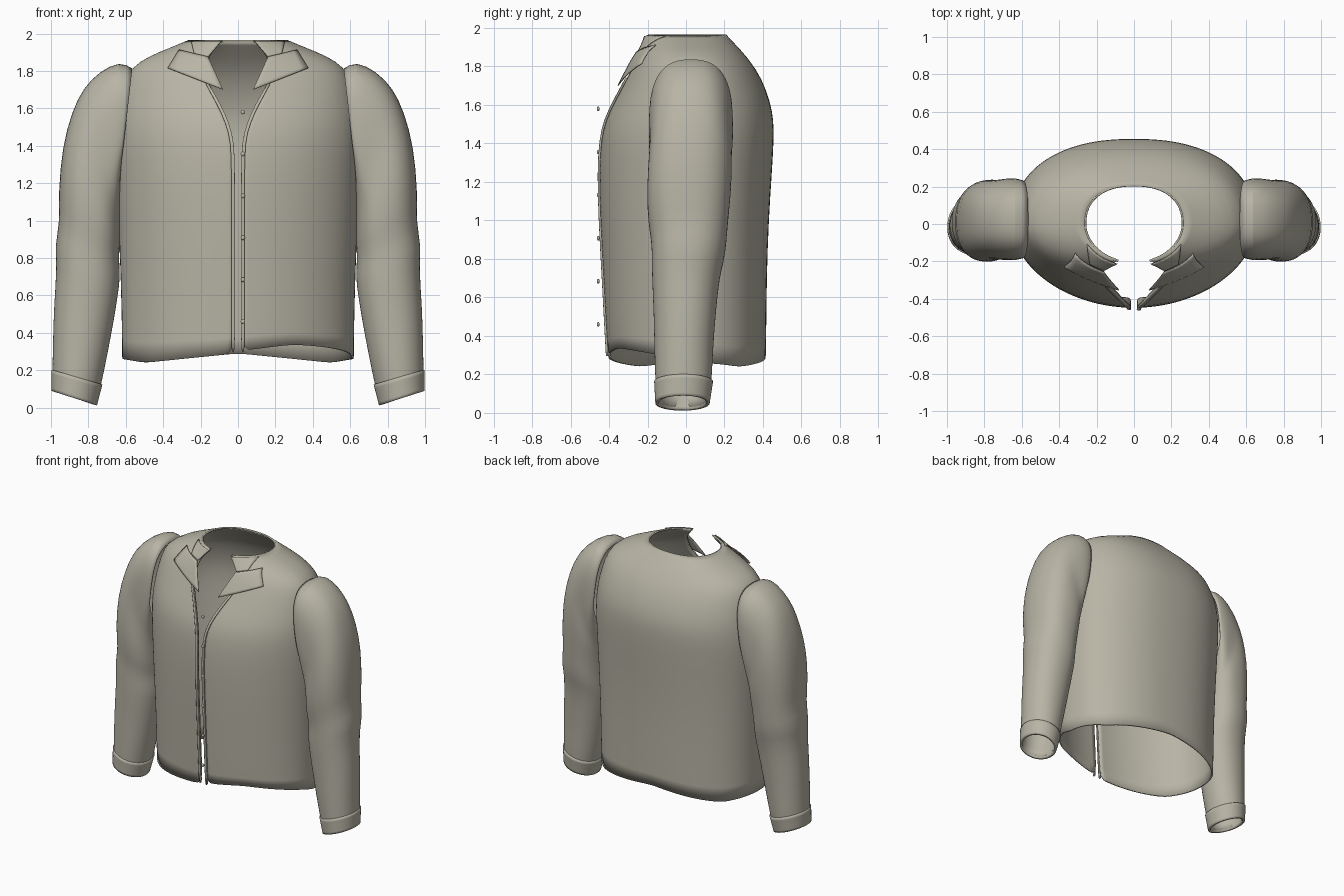
import bpy, bmesh, math
from mathutils import Vector

if "Cube" in bpy.data.objects:
    bpy.data.objects.remove(bpy.data.objects["Cube"])

cloth = bpy.data.materials.new("stone_cloth")
cloth.use_nodes = True
cloth.diffuse_color = (0.48, 0.46, 0.38, 1)
cloth.node_tree.nodes["Principled BSDF"].inputs["Base Color"].default_value = (0.48, 0.46, 0.38, 1)


def loft(name, rows, closed, thick, offset=-1.0, mirror=False, subdiv=1):
    """Skin rows of points into a smooth cloth sheet with thickness."""
    bm = bmesh.new()
    grid = [[bm.verts.new(p) for p in row] for row in rows]
    count = len(rows[0])
    for low, high in zip(grid, grid[1:]):
        for i in range(count if closed else count - 1):
            j = (i + 1) % count
            bm.faces.new((low[i], low[j], high[j], high[i]))
    mesh = bpy.data.meshes.new(name)
    bm.to_mesh(mesh)
    bm.free()
    mesh.materials.append(cloth)
    obj = bpy.data.objects.new(name, mesh)
    bpy.context.collection.objects.link(obj)
    if mirror:
        obj.modifiers.new("mirror", "MIRROR").merge_threshold = 0.0001
    if subdiv:
        obj.modifiers.new("smooth", "SUBSURF").levels = subdiv
    solid = obj.modifiers.new("thickness", "SOLIDIFY")
    solid.thickness = thick
    solid.offset = offset
    bpy.ops.object.select_all(action="DESELECT")
    bpy.context.view_layer.objects.active = obj
    obj.select_set(True)
    bpy.ops.object.shade_smooth_by_angle(angle=math.radians(40))
    return obj


# Torso profile: height, half width, front depth, back depth, half opening
TORSO = [
    (0.27, 0.620, 0.405, 0.415, 0.020), (0.45, 0.622, 0.415, 0.418, 0.020),
    (0.70, 0.628, 0.428, 0.420, 0.020), (1.00, 0.640, 0.445, 0.430, 0.020),
    (1.25, 0.650, 0.452, 0.447, 0.020), (1.42, 0.655, 0.442, 0.457, 0.022),
    (1.52, 0.648, 0.420, 0.456, 0.050), (1.62, 0.635, 0.375, 0.438, 0.095),
    (1.74, 0.605, 0.318, 0.392, 0.165), (1.82, 0.570, 0.280, 0.340, 0.165),
    (1.88, 0.475, 0.250, 0.290, 0.160), (1.925, 0.36, 0.228, 0.247, 0.125),
    (1.965, 0.265, 0.212, 0.210, 0.085)]
FRONT, BACK = 1.95, 2.3


def torso_at(z):
    for a, b in zip(TORSO, TORSO[1:]):
        if z <= b[0]:
            t = (z - a[0]) / (b[0] - a[0])
            return [u + (v - u) * t for u, v in zip(a, b)]
    return TORSO[-1]


def front_y(x, z):
    _, w, f, _, _ = torso_at(z)
    return -f * max(0, 1 - (abs(x) / w) ** FRONT) ** (1 / FRONT)


def hem(x, y):
    dip = 0.29 - 0.05 * min(abs(x) / 0.5, 1)
    side = max(0, (abs(x) - 0.5) / 0.12) * 0.02
    if x > 0 and y < 0:
        return 0.26 + 0.085 * (-y / 0.405) ** 0.7 - 0.045 * max(0, 1 - x / 0.3)
    return dip + side


# Torso shell, open down the front
SEGMENTS = 56
rows = []
for k, (z, w, f, b, gap) in enumerate(TORSO):
    start = math.asin((gap / w) ** (FRONT / 2))
    row = []
    for i in range(SEGMENTS + 1):
        a = start + (2 * math.pi - 2 * start) * i / SEGMENTS
        s, c = math.sin(a), math.cos(a)
        n, depth = (FRONT, -f) if c > 0 else (BACK, b)
        x = math.copysign(abs(s) ** (2 / n), s) * w
        y = depth * abs(c) ** (2 / n)
        row.append((x, y, hem(x, y) if k == 0 else z))
    rows.append(row)
loft("jacket_body", rows, False, 0.012)

# Narrow facings along both front edges
strip = []
for z, w, f, b, gap in TORSO[:9]:
    z = 0.295 if z < 0.3 else z
    strip.append([(gap + d - 0.003, front_y(gap + d, z) - 0.004, z) for d in (0, 0.009, 0.018)])
loft("front_facings", strip, False, 0.012, 0.0, mirror=True)

# Rolled neck edge
curve = bpy.data.curves.new("neck_edge", "CURVE")
curve.dimensions = "3D"
curve.bevel_depth = 0.006
line = curve.splines.new("POLY")
line.points.add(SEGMENTS)
for point, (x, y, z) in zip(line.points, rows[-1]):
    point.co = (x * 0.985, y * 0.985, z - 0.006, 1)
curve.materials.append(cloth)
bpy.context.collection.objects.link(bpy.data.objects.new("neck_edge", curve))


# Flat lapels and collar ends resting on the chest
def flap(name, corners, lift):
    a, b, c, d = [Vector(p) for p in corners]
    sheet = []
    for i in range(9):
        low, high = a.lerp(b, i / 8), d.lerp(c, i / 8)
        pts = [low.lerp(high, j / 8) for j in range(9)]
        sheet.append([(p.x, front_y(p.x, p.y) - lift, p.y) for p in pts])
    loft(name, sheet, False, 0.006, 0.0, mirror=True, subdiv=0)


flap("lapels", [(0.315, 1.912), (0.375, 1.815), (0.08, 1.70), (0.16, 1.875)], 0.02)
flap("collar_ends", [(0.25, 1.958), (0.235, 1.893), (0.16, 1.875), (0.09, 1.958)], 0.012)

# Sleeve rings: outer x, outer z, inner x, inner z, front y, back y
SLEEVE = [
    (0.565, 1.815, 0.630, 1.24, -0.185, 0.235), (0.630, 1.855, 0.630, 1.17, -0.195, 0.247),
    (0.740, 1.800, 0.630, 1.09, -0.195, 0.245), (0.830, 1.710, 0.630, 1.03, -0.190, 0.235),
    (0.890, 1.580, 0.630, 0.98, -0.195, 0.240), (0.940, 1.400, 0.630, 0.93, -0.205, 0.235),
    (0.962, 1.150, 0.630, 0.87, -0.200, 0.220), (0.953, 0.990, 0.637, 0.80, -0.180, 0.212),
    (0.982, 0.860, 0.630, 0.73, -0.178, 0.200), (0.968, 0.760, 0.632, 0.66, -0.178, 0.175),
    (0.985, 0.550, 0.660, 0.48, -0.168, 0.155), (0.990, 0.350, 0.698, 0.28, -0.165, 0.140),
    (0.993, 0.200, 0.730, 0.125, -0.160, 0.135), (0.994, 0.100, 0.755, 0.025, -0.155, 0.120)]


def ring(xo, zo, xi, zi, y0, y1, power, grow=1.0):
    pts = []
    for i in range(28):
        a = 2 * math.pi * i / 28
        c, s = [math.copysign(abs(v) ** power, v) * grow for v in (math.cos(a), math.sin(a))]
        pts.append(((xo + xi) / 2 + c * (xo - xi) / 2, (y0 + y1) / 2 + s * (y1 - y0) / 2,
                    (zo + zi) / 2 + c * (zo - zi) / 2))
    return pts


sleeve = [ring(*r, 0.74 + 0.02 * k) for k, r in enumerate(SLEEVE)]
loft("sleeves", sleeve[::-1], True, 0.012, mirror=True)

# Turned cuffs
ends = SLEEVE[-2:]
cuff = [ring(*[u + (v - u) * t for u, v in zip(*ends)], 0.98, 1.045) for t in (0, 0.4, 0.8, 1.12)]
loft("cuffs", cuff[::-1], True, 0.018, mirror=True)

# Row of small buttons
for i in range(6):
    bpy.ops.mesh.primitive_uv_sphere_add(segments=14, ring_count=8, radius=0.012,
                                         location=(0.026, -0.456, 0.46 + 0.224 * i))
    button = bpy.context.object
    button.name = f"button_{i + 1}"
    button.scale.y = 0.6
    button.data.materials.append(cloth)
    bpy.ops.object.shade_smooth()
